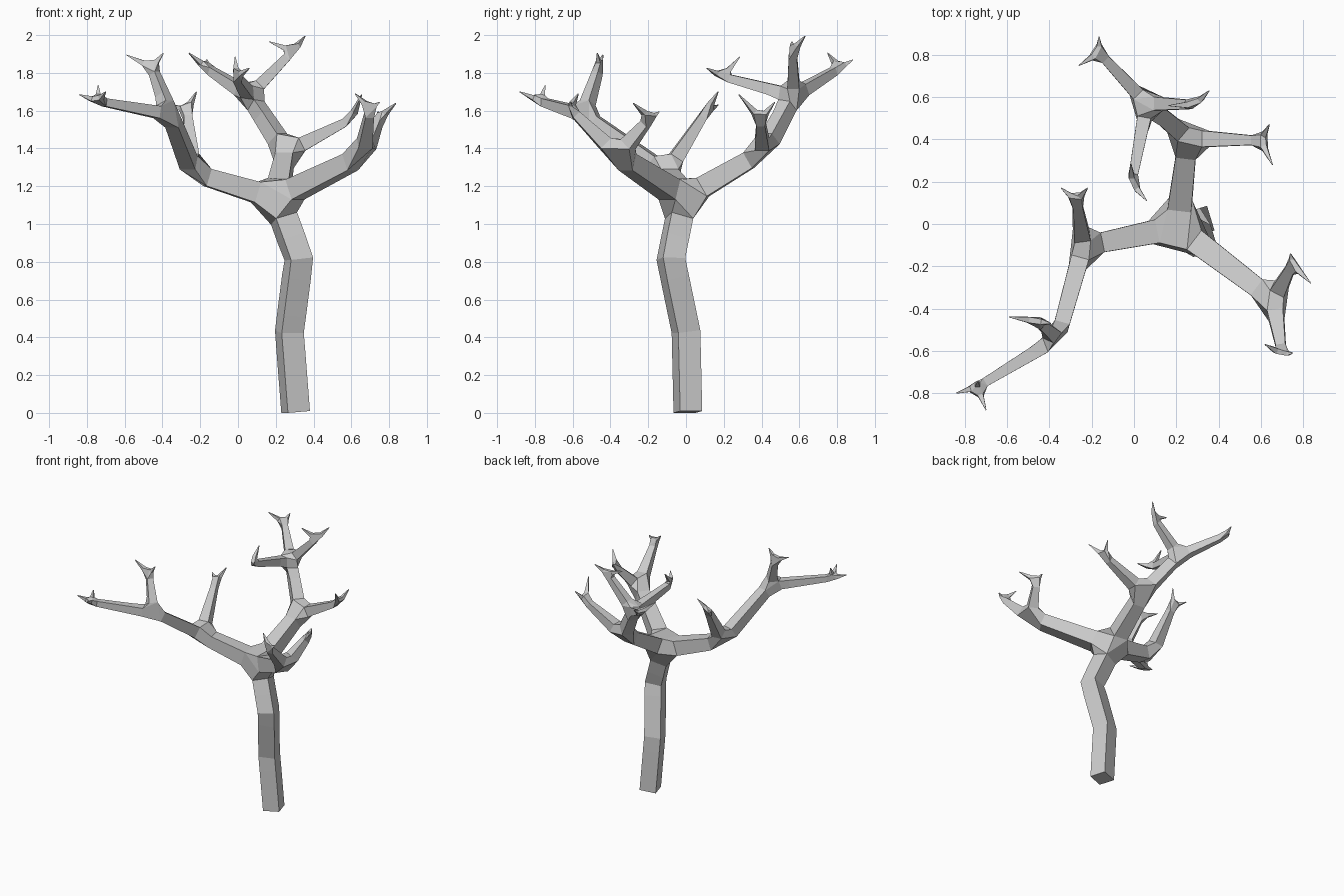
import bpy

points, edges, radii = [], [], []


def node(parent, co, r):
    """Add one skeleton joint joined to its parent; return its index."""
    points.append(co)
    radii.append(r)
    i = len(points) - 1
    if parent is not None:
        edges.append((parent, i))
    return i


def twig(parent, fork, *tips):
    """Thin branch that ends in a fork of sharp points."""
    f = node(parent, fork, 0.02)
    for tip in tips:
        node(f, tip, 0.002)


# trunk and crown hub
base = node(None, (0.305, 0.01, 0.005), 0.061)
low = node(base, (0.272, 0.0, 0.43), 0.061)
bend = node(low, (0.322, -0.08, 0.815), 0.061)
hub = node(bend, (0.205, -0.015, 1.135), 0.06)

# three main limbs
left = node(hub, (-0.24, -0.105, 1.27), 0.044)
back = node(hub, (0.255, 0.405, 1.38), 0.044)
right = node(hub, (0.66, -0.36, 1.36), 0.044)

# left limb
left_upper = node(left, (-0.36, -0.54, 1.58), 0.035)
twig(left, (-0.27, 0.11, 1.60), (-0.22, 0.17, 1.70), (-0.345, 0.17, 1.63))
twig(left_upper, (-0.74, -0.77, 1.65),
     (-0.84, -0.80, 1.685), (-0.70, -0.88, 1.70), (-0.74, -0.745, 1.735))
twig(left_upper, (-0.455, -0.46, 1.83), (-0.59, -0.44, 1.895), (-0.395, -0.47, 1.905))

# back limb
back_upper = node(back, (0.06, 0.57, 1.68), 0.035)
twig(back, (0.60, 0.395, 1.555), (0.64, 0.47, 1.645), (0.655, 0.28, 1.685))
twig(back_upper, (-0.165, 0.81, 1.825), (-0.165, 0.885, 1.87), (-0.26, 0.75, 1.905))
twig(back_upper, (0.29, 0.565, 1.915), (0.355, 0.63, 1.995), (0.165, 0.56, 1.965))
twig(back_upper, (-0.01, 0.195, 1.78), (0.06, 0.11, 1.825), (-0.015, 0.285, 1.885))

# right limb
twig(right, (0.75, -0.19, 1.56), (0.836, -0.28, 1.64), (0.74, -0.14, 1.595))
twig(right, (0.70, -0.615, 1.61), (0.62, -0.57, 1.69), (0.75, -0.61, 1.645))

# square-section skin over the skeleton
mesh = bpy.data.meshes.new("bare_tree")
mesh.from_pydata(points, edges, [])
tree = bpy.data.objects.new("bare_tree", mesh)
bpy.context.collection.objects.link(tree)
skin = tree.modifiers.new("Skin", 'SKIN')
skin.branch_smoothing = 0.0
skin.use_smooth_shade = False
for i, sv in enumerate(mesh.skin_vertices[0].data):
    sv.radius = (radii[i], radii[i])
    sv.use_root = (i == 0)
